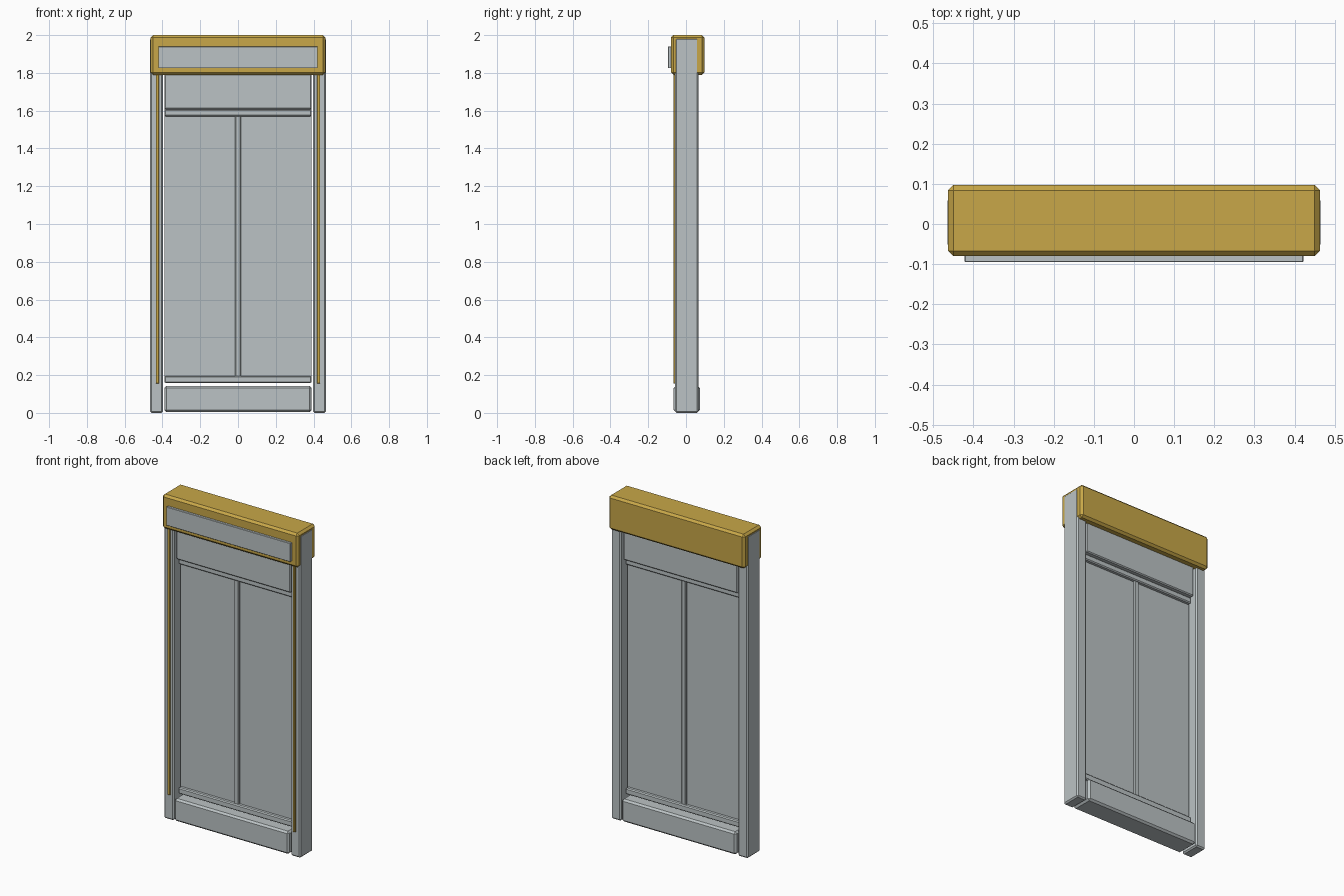
import bpy

cube = bpy.data.objects.get("Cube")
if cube:
    bpy.data.objects.remove(cube, do_unlink=True)


def material(name, rgb):
    m = bpy.data.materials.new(name)
    m.use_nodes = True
    m.diffuse_color = (*rgb, 1)
    m.node_tree.nodes["Principled BSDF"].inputs["Base Color"].default_value = (*rgb, 1)
    return m


grey = material("pale grey", (0.50, 0.545, 0.555))
gold = material("gold", (0.58, 0.39, 0.065))


def box(name, x, y, z, mat, bevel=0.0):
    """Box from (low, high) ranges, with optional chamfered edges."""
    bpy.ops.mesh.primitive_cube_add(size=1)
    ob = bpy.context.object
    ob.name = name
    ob.location = [(a + b) / 2 for a, b in (x, y, z)]
    ob.scale = [b - a for a, b in (x, y, z)]
    bpy.ops.object.transform_apply(location=True, rotation=False, scale=True)
    ob.data.materials.append(mat)
    if bevel:
        mod = ob.modifiers.new("chamfer", "BEVEL")
        mod.width = bevel
        mod.segments = 1
    return ob


# Stiles with thin gold inlays, on both sides
for side, s in (("left", 1), ("right", -1)):
    def span(a, b):
        return tuple(sorted((s * a, s * b)))
    box(side + "_stile", span(0.398, 0.465), (-0.058, 0.065), (0, 1.985), grey, 0.008)
    box(side + "_inlay", span(0.418, 0.435), (-0.067, -0.056), (0.155, 1.81), gold, 0.002)

# Header and its plaque
box("header", (-0.463, 0.463), (-0.08, 0.097), (1.79, 2), gold, 0.013)
box("header_plaque", (-0.422, 0.422), (-0.095, -0.075), (1.825, 1.94), grey, 0.002)

# Rails, beads, mullion and thin panel between the stiles
inner = (-0.389, 0.389)
box("bottom_rail", inner, (-0.065, 0.073), (0.004, 0.143), grey, 0.011)
box("lower_bead", inner, (-0.026, 0.034), (0.158, 0.196), grey, 0.006)
box("upper_bead", inner, (-0.026, 0.034), (1.57, 1.607), grey, 0.006)
box("upper_rail", inner, (-0.046, 0.055), (1.607, 1.85), grey, 0.006)
box("mullion", (-0.015, 0.015), (-0.016, 0.024), (0.19, 1.575), grey, 0.004)
box("panel", inner, (-0.004, 0.012), (0.16, 1.7), grey)
